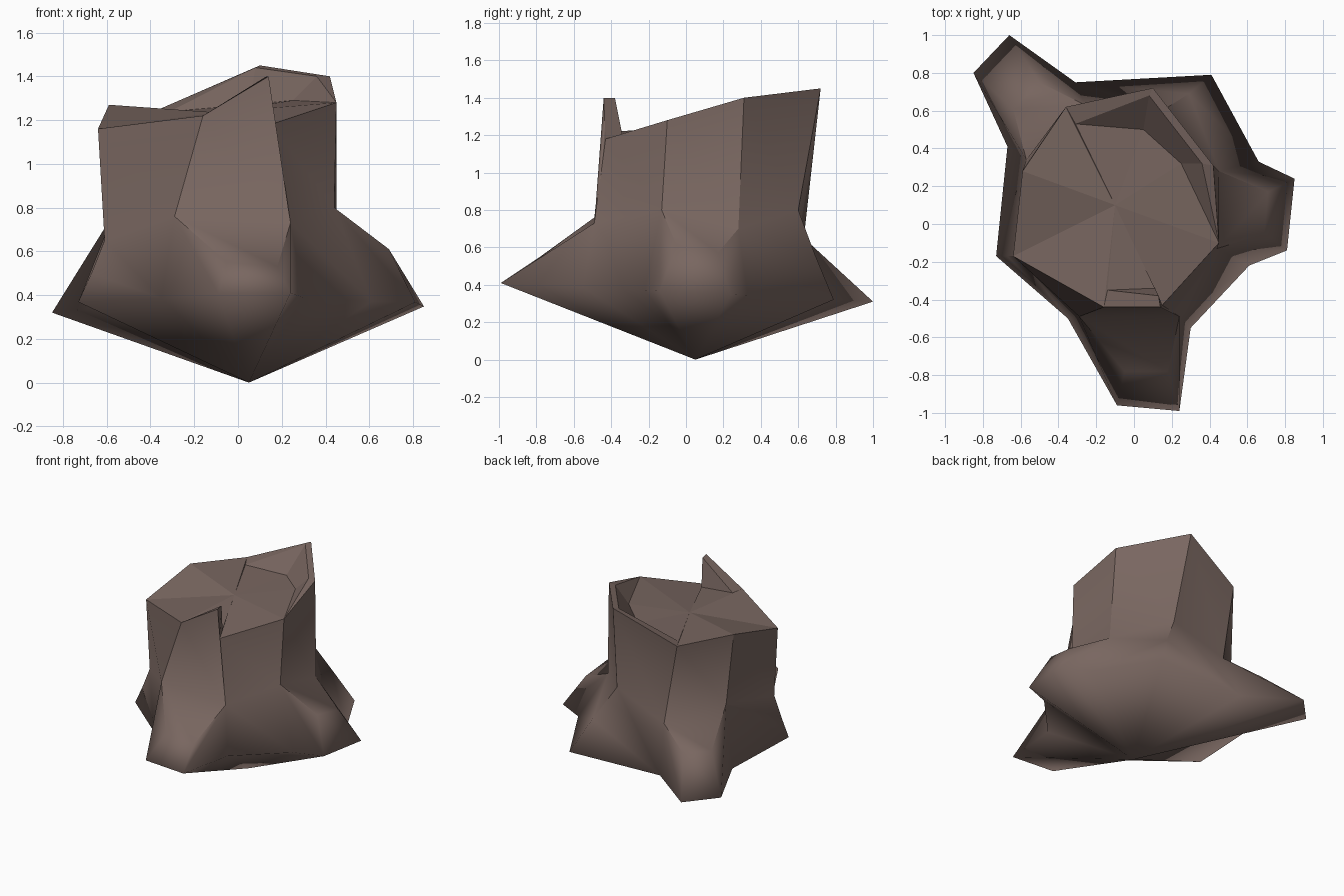
import bpy
import bmesh
from mathutils import Vector

default_cube = bpy.data.objects.get("Cube")
if default_cube:
    bpy.data.objects.remove(default_cube, do_unlink=True)

# One brown for the whole stump
wood = bpy.data.materials.new("weathered brown wood")
colour = (0.19, 0.134, 0.117, 1)
wood.diffuse_color = colour
wood.use_nodes = True
shader = next(n for n in wood.node_tree.nodes if n.type == 'BSDF_PRINCIPLED')
shader.inputs["Base Color"].default_value = colour
shader.inputs["Roughness"].default_value = 0.9


def finish(bm, name, smooth):
    """Turn a bmesh into a named, coloured object."""
    bmesh.ops.recalc_face_normals(bm, faces=bm.faces)
    for face in bm.faces:
        face.smooth = smooth
    mesh = bpy.data.meshes.new(name)
    bm.to_mesh(mesh)
    bm.free()
    mesh.materials.append(wood)
    obj = bpy.data.objects.new(name, mesh)
    bpy.context.collection.objects.link(obj)
    return obj


def ground_height(y):
    """The underside edge sinks slightly toward the back."""
    return 0.36 - 0.05 * y


# Eight bark creases, counter-clockwise from the left front corner of the plan:
# broken rim, waist and the shoulder where each root starts
rim = [(-.64, -.17, 1.16), (-.16, -.44, 1.22), (.15, -.43, 1.18), (.45, -.1, 1.28),
       (.42, .31, 1.4), (.1, .72, 1.45), (-.36, .62, 1.25), (-.59, .28, 1.27)]
waist = [(-.61, -.17, .65), (-.29, -.49, .76), (.24, -.49, .73), (.44, -.13, .8),
         (.45, .28, .7), (.15, .6, .8), (-.26, .63, .65), (-.57, .34, .77)]
shoulder = [(-.67, -.17, .5), (-.05, -.78, .55), (.18, -.78, .53), (.69, -.05, .61),
            (.71, .17, .57), (.29, .69, .56), (-.5, .75, .54), (-.64, .61, .54)]

# Ground outline: root tips, and the notches between roots
tip = [(-.73, -.17), (-.09, -.96), (.24, -.99), (.81, -.14),
       (.85, .24), (.41, .79), (-.66, 1), (-.85, .8)]
notch = {1: (-.35, -.5), 2: (.3, -.55), 3: (.61, -.22),
         4: (.66, .33), 6: (-.31, .75), 7: (-.67, .41)}
root_starts = (1, 3, 6)

front_spike = (.14, -.44, 1.4)
spike_back = (.13, -.38, 1.4)


# Bark: trunk walls, three roots and the pointed underside
bm = bmesh.new()
add = bm.verts.new
rim_v = [add(p) for p in rim]
waist_v = [add(p) for p in waist]
shoulder_v = [add(p) for p in shoulder]
tip_v = [add((x, y, ground_height(y))) for x, y in tip]
notch_v = {i: add((x, y, ground_height(y))) for i, (x, y) in notch.items()}
spike_v = add(front_spike)
bottom = add((.05, .05, 0))
outline = []

for i in range(8):
    j = (i + 1) % 8
    # trunk wall, with the front one rising into the spike
    wall = [rim_v[i], waist_v[i], waist_v[j], rim_v[j]]
    if i == 1:
        wall.append(spike_v)
    bm.faces.new(wall)
    outline.append(tip_v[i])
    if i in root_starts:
        # top and end of a root
        bm.faces.new((waist_v[i], shoulder_v[i], shoulder_v[j], waist_v[j]))
        bm.faces.new((shoulder_v[i], tip_v[i], tip_v[j], shoulder_v[j]))
        continue
    # wall between two roots, and the root flanks beside it
    low = []
    for k in (i, j):
        if k in notch_v:
            low.append([notch_v[k]])
            bm.faces.new((waist_v[k], shoulder_v[k], tip_v[k], notch_v[k]))
        else:
            low.append([shoulder_v[k], tip_v[k]])
    bm.faces.new([waist_v[i]] + low[0] + low[1][::-1] + [waist_v[j]])
    outline += [notch_v[k] for k in (i, j) if k in notch_v]

for a, b in zip(outline, outline[1:] + outline[:1]):
    bm.faces.new((a, b, bottom))

# Creases run down from the rim to the roots; everything else blends
for upper, lower in ((rim_v, waist_v), (waist_v, shoulder_v)):
    for k, (a, b) in enumerate(zip(upper, lower)):
        edge = bm.edges.get((a, b))
        if edge:
            edge.smooth = False
bmesh.ops.triangulate(bm, faces=[f for f in bm.faces if len(f.verts) > 4])
finish(bm, "stump_bark_and_roots", True)


# Broken top: cut surface, raised back splinter and front spike
bm = bmesh.new()
add = bm.verts.new
A, B, C, D, E, F, G, H = [add(p) for p in rim]
back_left = add((-.31, .53, 1.24))
back_mid = add((.05, .5, 1.27))
back_right = add((.25, .32, 1.29))
lip_back = add((.08, .68, 1.44))
lip_side = add((.36, .32, 1.4))
spike_left = add((-.14, -.35, 1.22))
spike_right = add((.11, -.34, 1.2))
spike_front_tip = add(front_spike)
spike_back_tip = add(spike_back)

cut = [A, B, spike_left, spike_right, C, D, back_right, back_mid, back_left, G, H]
centre = add(Vector((-.1, .1, 1.235)))
for a, b in zip(cut, cut[1:] + cut[:1]):
    bm.faces.new((a, b, centre))

for corners in (
        # splinter lip
        (G, back_left, lip_back, F), (F, lip_back, lip_side, E), (E, lip_side, D),
        # splinter inner wall
        (back_left, back_mid, lip_back), (lip_back, back_mid, back_right, lip_side),
        (lip_side, back_right, D),
        # spike
        (B, spike_front_tip, spike_back_tip, spike_left),
        (C, spike_right, spike_back_tip, spike_front_tip),
        (spike_left, spike_back_tip, spike_right)):
    bm.faces.new(corners)
top = finish(bm, "broken_top", False)
# an open sheet: make sure the cut surface faces up
if sum(p.normal.z for p in top.data.polygons) < 0:
    top.data.flip_normals()
